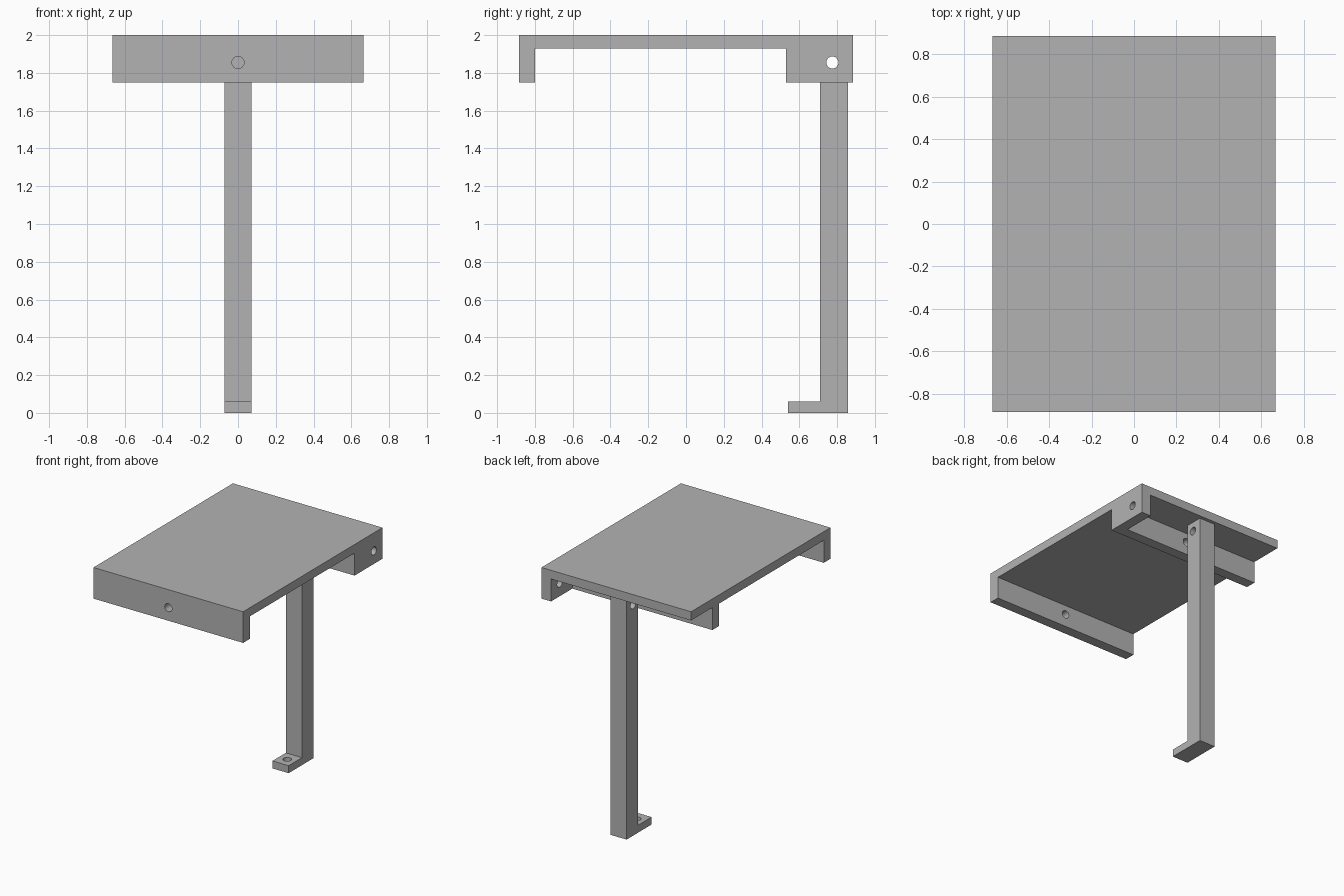
import bpy, bmesh, math
from mathutils import Matrix

cube = bpy.data.objects.get("Cube")
if cube:
    bpy.data.objects.remove(cube, do_unlink=True)

grey = bpy.data.materials.new("plain grey")
grey.use_nodes = True
colour = (0.45, 0.45, 0.45, 1)
grey.diffuse_color = colour
grey.node_tree.nodes["Principled BSDF"].inputs["Base Color"].default_value = colour


def make_object(name, bm):
    bmesh.ops.recalc_face_normals(bm, faces=bm.faces)
    mesh = bpy.data.meshes.new(name)
    bm.to_mesh(mesh)
    bm.free()
    mesh.materials.append(grey)
    obj = bpy.data.objects.new(name, mesh)
    bpy.context.collection.objects.link(obj)
    return obj


def extrude_profile(name, points, x0, x1):
    """Extrude a (y, z) outline along x."""
    bm = bmesh.new()
    face = bm.faces.new([bm.verts.new((x0, y, z)) for y, z in points])
    moved = bmesh.ops.extrude_face_region(bm, geom=[face])["geom"]
    verts = [v for v in moved if isinstance(v, bmesh.types.BMVert)]
    bmesh.ops.translate(bm, verts=verts, vec=(x1 - x0, 0, 0))
    return make_object(name, bm)


def drill(name, centre, axis, length):
    """Round cutter for a bolt hole."""
    turn = {"X": Matrix.Rotation(math.pi / 2, 4, "Y"),
            "Y": Matrix.Rotation(math.pi / 2, 4, "X"),
            "Z": Matrix.Identity(4)}[axis]
    bm = bmesh.new()
    bmesh.ops.create_cone(bm, cap_ends=True, segments=32,
                          radius1=hole_radius, radius2=hole_radius, depth=length,
                          matrix=Matrix.Translation(centre) @ turn)
    return make_object(name, bm)


def combine(obj, tool, operation):
    mod = obj.modifiers.new(operation.lower(), "BOOLEAN")
    mod.operation = operation
    mod.solver = "EXACT"
    mod.object = tool
    bpy.context.view_layer.objects.active = obj
    bpy.ops.object.modifier_apply(modifier=mod.name)
    bpy.data.objects.remove(tool, do_unlink=True)


half_width, half_depth = 0.665, 0.885
top, underside, skirt = 2.0, 1.93, 1.75
wall = 0.085
bar_front = 0.53
hole_radius, hole_z, pivot_y = 0.032, 1.855, 0.775

# Table top with front lip and rear crossbar
table = extrude_profile("table_top", [
    (-half_depth, top), (-half_depth, skirt), (-half_depth + wall, skirt),
    (-half_depth + wall, underside), (bar_front, underside), (bar_front, skirt),
    (bar_front + wall, skirt), (bar_front + wall, underside),
    (half_depth, underside), (half_depth, top)], -half_width, half_width)

# Single side cheek behind the crossbar
cheek = extrude_profile("side_cheek", [
    (bar_front, skirt), (half_depth, skirt), (half_depth, top), (bar_front, top)],
    half_width - wall, half_width)
combine(table, cheek, "UNION")

# Bolt holes through lip, crossbar and cheek
for centre, axis in [((0, -half_depth + wall / 2, hole_z), "Y"),
                     ((0, bar_front + wall / 2, hole_z), "Y"),
                     ((half_width - wall / 2, pivot_y, hole_z), "X")]:
    combine(table, drill("hole_cutter", centre, axis, wall * 1.5), "DIFFERENCE")

# Leg with forward foot
leg_half, foot_height = 0.072, 0.06
leg = extrude_profile("leg", [
    (0.54, 0), (0.857, 0), (0.857, underside), (0.71, underside),
    (0.71, foot_height), (0.54, foot_height)], -leg_half, leg_half)

# Pivot hole through the leg, blind hole in the foot
combine(leg, drill("pivot_cutter", (0, pivot_y, hole_z), "X", 0.3), "DIFFERENCE")
combine(leg, drill("foot_cutter", (0, 0.625, foot_height), "Z", 0.09), "DIFFERENCE")

# Crisp edges, round bores
for obj in (table, leg):
    bpy.ops.object.select_all(action="DESELECT")
    obj.select_set(True)
    bpy.context.view_layer.objects.active = obj
    bpy.ops.object.shade_smooth_by_angle(angle=math.radians(30))
